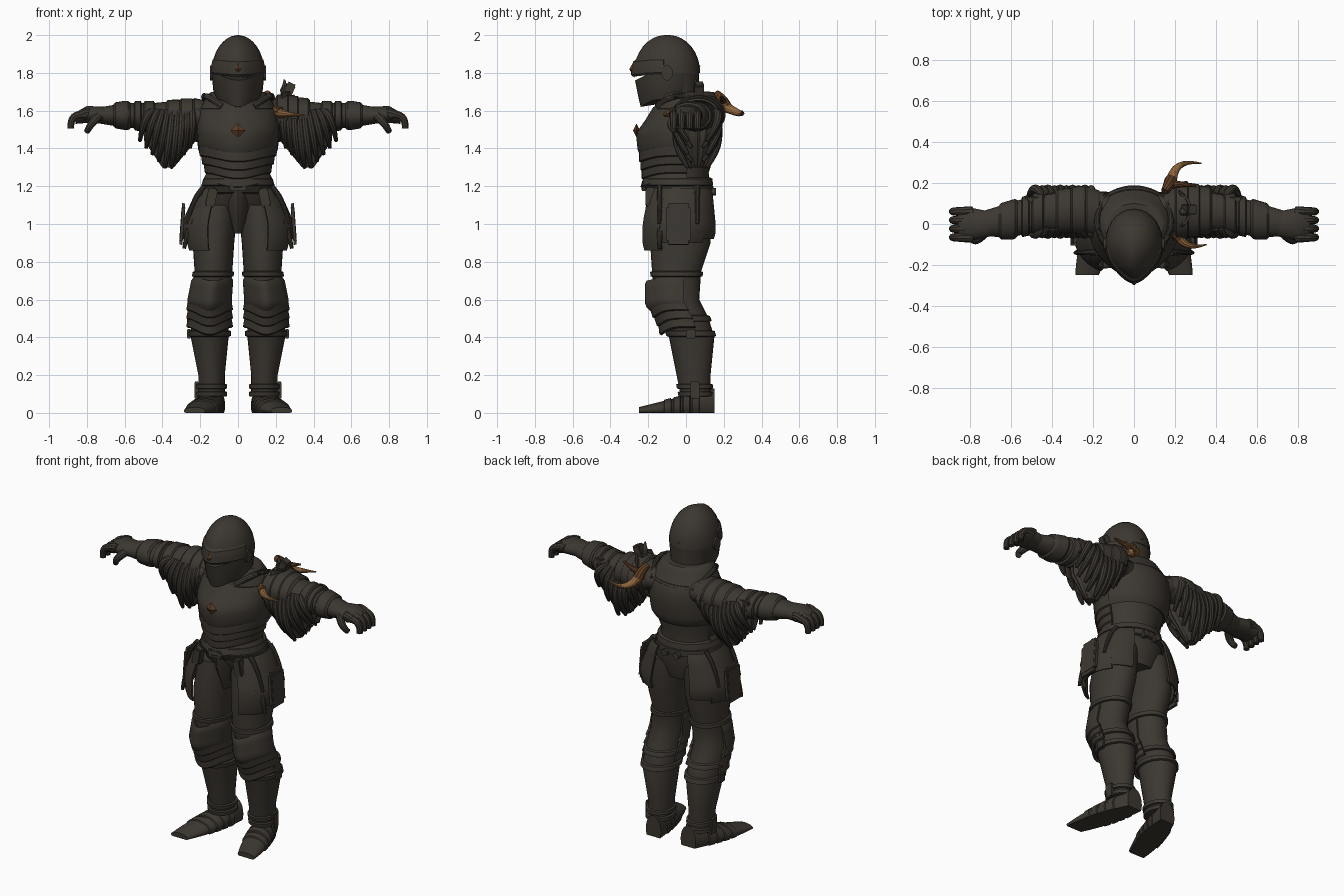
import bpy, bmesh, math
from mathutils import Matrix, Vector
from mathutils.geometry import interpolate_bezier

cube = bpy.data.objects.get("Cube")
if cube:
    bpy.data.objects.remove(cube, do_unlink=True)


def material(name, *rgb):
    made = bpy.data.materials.new(name)
    made.use_nodes = True
    made.diffuse_color = (*rgb, 1)
    made.node_tree.nodes["Principled BSDF"].inputs["Base Color"].default_value = (*rgb, 1)
    return made


STEEL = material("dark steel", .045, .038, .03)
BRONZE = material("burnt bronze", .11, .046, .017)
HORN = material("tan horn", .27, .13, .045)
FRONT, BACK = (-195, 15), (15, 165)


def finish(bm, name, mat=STEEL, pair=False):
    """Turn a bmesh into one object, or into a mirrored left and right pair."""
    bmesh.ops.recalc_face_normals(bm, faces=bm.faces)
    for side in ("left_", "right_") if pair else ("",):
        if side == "right_":
            bmesh.ops.scale(bm, vec=(-1, 1, 1), verts=bm.verts)
            bmesh.ops.reverse_faces(bm, faces=bm.faces)
        mesh = bpy.data.meshes.new(side + name)
        bm.to_mesh(mesh)
        mesh.materials.append(mat)
        part = bpy.data.objects.new(side + name, mesh)
        bpy.context.collection.objects.link(part)
        bpy.ops.object.select_all(action='DESELECT')
        part.select_set(True)
        bpy.context.view_layer.objects.active = part
        bpy.ops.object.shade_smooth_by_angle(angle=math.radians(35))
    bm.free()


def skin(bm, rings, closed=True):
    count = len(rings[0])
    for low, high in zip(rings, rings[1:]):
        for i in range(count if closed else count - 1):
            j = (i + 1) % count
            bm.faces.new((low[i], low[j], high[j], high[i]))
    if closed:
        bm.faces.new(rings[0])
        bm.faces.new(rings[-1])


def loft(name, sections, axis="z", mat=STEEL, pair=False, sides=28, keel=0, dip=0, ruffle=0, arc=None):
    """Each section is a place on the axis, two centre coordinates and two radii."""
    bm, rings = bmesh.new(), []
    start, end = arc or (0, 360)
    for along, a, b, ra, rb in sections:
        ring = []
        for i in range(sides + 1 if arc else sides):
            angle = math.radians(start + (end - start) * i / sides)
            front = max(0, -math.sin(angle))
            swell = 1 + ruffle * math.cos(angle * 14)
            p = a + ra * swell * math.cos(angle)
            q = b + rb * swell * math.sin(angle) - keel * front ** 8
            u = along - dip * front ** 4
            x, y, z = {"x": (u, p, q), "y": (p, u, q), "z": (p, q, u)}[axis]
            ring.append(bm.verts.new((x, y, max(z, 0))))
        rings.append(ring)
    skin(bm, rings, closed=not arc)
    if arc:
        bmesh.ops.recalc_face_normals(bm, faces=bm.faces)
        bmesh.ops.solidify(bm, geom=bm.faces[:], thickness=.012)
    finish(bm, name, mat, pair)


def sample(body, u):
    a, b = next((p, q) for p, q in zip(body, body[1:]) if u <= q[0] or q is body[-1])
    f = (u - a[0]) / (b[0] - a[0])
    return [s + (t - s) * f for s, t in zip(a, b)]


def plate(name, body, low, high, grow=.01, flare=0, **options):
    """Armour over a stretch of a body profile, with rounded rims."""
    sections = []
    for i in range(9):
        u, a, b, ra, rb = sample(body, low + (high - low) * i / 8)
        extra = grow + flare * (1 - i / 8) - (.01 if i in (0, 8) else 0)
        sections.append((u, a, b, ra + extra, rb + extra))
    loft(name, sections, **options)


def tube(name, start, bend, end, thick=.02, tip=.01, mat=STEEL, pair=False, bulge=0):
    """Tapered tube that curves towards the bend point."""
    start, bend, end = Vector(start), Vector(bend), Vector(end)
    path = interpolate_bezier(start, start.lerp(bend, .7), end.lerp(bend, .7), end, 9)
    bm, rings = bmesh.new(), []
    for i, point in enumerate(path):
        tangent = (path[min(i + 1, 8)] - path[max(i - 1, 0)]).normalized()
        across = tangent.cross(Vector((.3, 1, .2))).normalized()
        other = tangent.cross(across)
        radius = thick + (tip - thick) * i / 8 + bulge * math.sin(math.pi * i / 8)
        turns = [math.tau * k / 10 for k in range(10)]
        rings.append([bm.verts.new(point + radius * (across * math.cos(t) + other * math.sin(t))) for t in turns])
    skin(bm, rings)
    finish(bm, name, mat, pair)


def box(name, centre, size, pair=False, spin=0):
    bm = bmesh.new()
    bmesh.ops.create_cube(bm, size=1)
    bmesh.ops.bevel(bm, geom=bm.edges[:], offset=.1, segments=2, affect='EDGES')
    turn = Matrix.Rotation(math.radians(spin), 4, 'Y')
    bm.transform(Matrix.Translation(centre) @ turn @ Matrix.Diagonal((*size, 1)))
    finish(bm, name, pair=pair)


def buckle(name, body, z):
    place, x, y, rx, ry = sample(body, z)
    box(name, (x + rx + .01, y, place), (.02, .05, .05), pair=True)


def gem(name, centre, size):
    bm = bmesh.new()
    bmesh.ops.create_uvsphere(bm, u_segments=4, v_segments=2, radius=1)
    bm.transform(Matrix.Translation(centre) @ Matrix.Diagonal((*size, 1)))
    finish(bm, name, BRONZE)


# Body profiles that the armour follows
torso = [(1, 0, -.01, .12, .11), (1.1, 0, -.01, .19, .14), (1.2, 0, -.04, .18, .17), (1.27, 0, -.04, .16, .16),
         (1.4, 0, -.03, .2, .19), (1.5, 0, -.03, .21, .2), (1.6, 0, 0, .2, .16), (1.7, 0, -.02, .13, .11)]
leg = [(.1, .14, .05, .07, .08), (.2, .14, .04, .07, .09), (.4, .15, .03, .1, .12), (.5, .15, 0, .1, .12),
       (.6, .15, -.05, .1, .12), (.75, .13, -.05, .1, .13), (.9, .13, -.03, .11, .16), (1.1, .11, -.02, .11, .14)]
arm = [(.1, .04, 1.57, .1, .07), (.25, .07, 1.58, .11, .08), (.45, .06, 1.57, .09, .07),
       (.6, .02, 1.575, .085, .065), (.75, 0, 1.575, .06, .04)]
hips = [(.86, .1, -.04, .18, .19), (1, .1, -.04, .19, .19), (1.2, .08, -.03, .12, .16)]
dome = [math.radians(11 * i) for i in range(9)]
skull = [(1.8 + .2 * math.sin(t), 0, -.09, .14 * math.cos(t), .165 * math.cos(t)) for t in dome]
jaw = [(1.66, 0, -.1, .11, .12), (1.7, 0, -.09, .13, .14), (1.8, 0, -.09, .14, .16)]
foot = [(.4 * f - .25, .23 - .11 * f, .01 + .03 * f, .04 + .04 * math.sin(2.7 - 2.4 * f), .02 + .07 * f)
        for f in (i / 8 for i in range(9))]

# Helmet: skull, brow, recessed face, bevor, comb, pivots
loft("helmet_skull", skull, keel=.02)
loft("helmet_core", [(1.6, 0, -.04, .1, .1), (1.8, 0, -.06, .13, .13)])
loft("bevor", jaw, keel=.02, dip=.04)
plate("brow_plate", skull, 1.79, 1.88, grow=.006, arc=(-170, -10), keel=.03, dip=.01)
tube("helmet_comb", (0, -.26, 1.86), (0, -.1, 2.1), (0, .07, 1.83), thick=.008, tip=.008)
pivot = [(.12, -.1, 1.8, .03, .04), (.148, -.1, 1.8, .03, .04)]
loft("visor_pivot", pivot, axis="x", pair=True)
gem("brow_gem", (0, -.275, 1.82), (.03, .025, .045))

# Torso: cuirass over overlapping waist lames
loft("torso", torso, keel=.01)
plate("breastplate", torso, 1.38, 1.64, keel=.025, dip=.02)
for i in range(4):
    z = 1.22 + i * .045
    plate("waist_lame", torso, z, z + .06, grow=.006, flare=.01, dip=.03, keel=.02, arc=FRONT)
plate("back_plate", torso, 1.36, 1.6, grow=.02, arc=BACK)
plate("gorget", torso, 1.6, 1.7, grow=.02, flare=-.01)
gem("chest_gem", (0, -.262, 1.495), (.038, .018, .038))
tube("collar_roll", (.08, -.14, 1.62), (.24, -.04, 1.74), (.14, .14, 1.6), pair=True)

# Belt and hanging pieces
for z in (1.16, 1.2):
    plate("belt", torso, z, z + .045, grow=.015)
loft("groin_plate", [(.95, 0, -.1, .02, .03), (1.1, 0, -.12, .06, .07), (1.2, 0, -.12, .07, .08)], keel=.015)
box("belt_buckle", (0, -.22, 1.2), (.09, .03, .05))
loft("back_button", [(.12, .04, 1.17, .02, .02), (.16, .04, 1.17, .02, .02)], axis="y", pair=True)
box("belt_pouch", (.14, -.19, 1.14), (.05, .05, .1), pair=True, spin=-12)

# Tassets: overlapping panels on each hip, with straps
for name, low, arc in (("front", .86, (-72, -28)), ("side", .9, (-42, 42)), ("back", .92, (25, 80))):
    plate(name + "_tasset", hips, low, 1.19, arc=arc, pair=True, sides=10)
box("tasset_panel", (.295, -.04, 1), (.02, .13, .22), pair=True, spin=-4)
for y in (-.14, .06):
    tube("tasset_strap", (.18, y, 1.2), (.24, y, 1.13), (.27, y, 1), thick=.014, pair=True)
tube("hip_pendant", (.25, -.13, 1), (.27, -.14, .95), (.285, -.14, .87), pair=True)

# Legs: knee plate, overlapping shin lames, straps
loft("leg", leg, pair=True)
plate("thigh_rim", leg, .72, .75, pair=True)
plate("knee_plate", leg, .56, .72, flare=.01, arc=FRONT, keel=.03, dip=.02, pair=True)
for i in range(3):
    z = .45 + .045 * i
    plate("shin_lame", leg, z, z + .055, grow=.015, flare=.01, dip=.04, keel=.01, arc=FRONT, pair=True)
for name, half, places in (("calf", .017, (.42, .5)), ("ankle", .014, (.1, .14))):
    for z in places:
        plate(name + "_strap", leg, z - half, z + half, grow=.012, pair=True)
        buckle(name + "_buckle", leg, z)

# Feet
loft("sabaton", foot, axis="y", pair=True)
for i in range(4):
    y = .05 * i - .12
    plate("foot_lame", foot, y, y + .045, grow=.006, axis="y", pair=True)

# Arms: overlapping shoulder lames, elbow, cuff
loft("arm", arm, axis="x", pair=True)
for x in (.16, .23, .3):
    plate("shoulder_lame", arm, x, x + .08, flare=-.006, axis="x", pair=True)
for name, low, high in (("elbow_plate", .44, .5), ("elbow_rim", .51, .55), ("gauntlet_cuff", .57, .66)):
    plate(name, arm, low, high, grow=.012, axis="x", pair=True)
box("elbow_wing", (.48, .12, 1.58), (.1, .03, .09), pair=True)

# Pleated hanging sleeves
cloth = [(1.3, .37, .06, .03, .03), (1.44, .36, .06, .13, .08), (1.52, .35, .06, .14, .1), (1.6, .33, .06, .12, .1)]
loft("sleeve", cloth, pair=True, sides=112, ruffle=.05)
for i in range(10):
    f = i / 9
    hem = (.22 + .3 * f, 1.28 + .16 * abs(2 * f - 1))
    for depth in (-1, 1):
        top = (.22 + .23 * f, .06 + depth * .08, 1.6)
        middle = (.2 + .29 * f, .06 + depth * .15, hem[1] + .15)
        bottom = (hem[0], .06 + depth * (.03 + .02 * (i % 2)), hem[1])
        tube("sleeve_pleat", top, middle, bottom, thick=.016, bulge=.009, pair=True)

# Gauntlet hands with curled fingers
palm = [(.7, 0, 1.575, .06, .045), (.8, 0, 1.58, .08, .045), (.86, 0, 1.56, .07, .03)]
loft("hand", palm, axis="x", pair=True)
for i in range(4):
    y = .042 * i - .065
    tube("finger", (.8, y, 1.575), (.89, y, 1.59), (.885, y, 1.505), thick=.024, tip=.018, pair=True)
    tube("knuckle", (.79, y, 1.585), (.81, y, 1.59), (.83, y, 1.58), thick=.026, tip=.024, pair=True)
tube("thumb", (.74, -.05, 1.57), (.78, -.1, 1.53), (.8, -.06, 1.49), thick=.026, tip=.016, pair=True)

# Horned pauldron on the left shoulder only
for i in range(3):
    x = .2 + .055 * i
    plate("horned_pauldron", arm, x, x + .07, grow=.03 - .006 * i, axis="x", arc=(-25, 205))
collar = [(1.62, .2, .07, .06, .11), (1.7, .22, .07, .06, .08)]
loft("collar_guard", collar, arc=(-70, 80))
box("shoulder_crest", (.265, .07, 1.7), (.05, .05, .1), spin=25)
tube("crest_spike", (.24, .06, 1.7), (.25, .05, 1.74), (.245, .05, 1.765), tip=.004)
tube("crest_thorn", (.26, .06, 1.7), (.28, .06, 1.72), (.295, .06, 1.74), tip=.004)
tube("front_horn", (.21, -.05, 1.59), (.25, -.13, 1.58), (.355, -.1, 1.575), thick=.028, tip=.003, mat=HORN)
tube("back_horn", (.18, .19, 1.63), (.19, .32, 1.56), (.33, .296, 1.6), thick=.03, tip=.003, mat=HORN)
tube("front_horn_socket", (.19, -.04, 1.6), (.21, -.05, 1.59), (.23, -.07, 1.59), thick=.03, tip=.03, mat=BRONZE)
tube("back_horn_socket", (.15, .16, 1.69), (.17, .19, 1.67), (.18, .21, 1.62), thick=.02, tip=.033, mat=BRONZE)
tube("back_horn_prong", (.17, .19, 1.65), (.22, .2, 1.65), (.3, .185, 1.68), thick=.024, tip=.006, mat=BRONZE)
